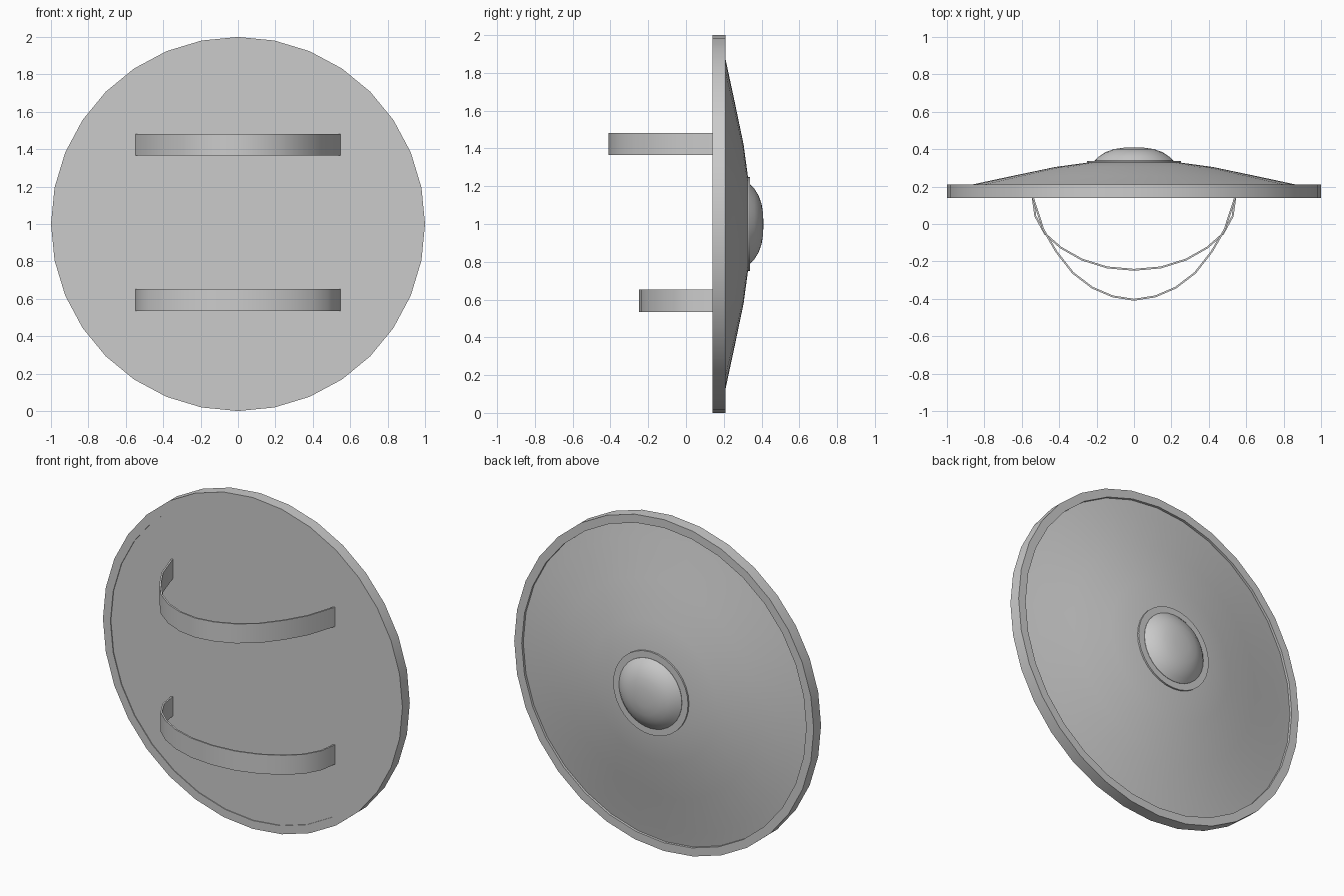
import bpy
import bmesh
import math
from mathutils import Vector

cube = bpy.data.objects.get("Cube")
if cube:
    bpy.data.objects.remove(cube, do_unlink=True)

SIDES = 32
CENTRE_Z = 1.0

metal = bpy.data.materials.new("grey metal")
metal.use_nodes = True
colour = (0.6, 0.6, 0.6, 1)
metal.diffuse_color = colour
metal.node_tree.nodes["Principled BSDF"].inputs["Base Color"].default_value = colour


def finish(name, bm):
    bmesh.ops.remove_doubles(bm, verts=bm.verts, dist=1e-5)
    bmesh.ops.recalc_face_normals(bm, faces=bm.faces)
    mesh = bpy.data.meshes.new(name)
    bm.to_mesh(mesh)
    bm.free()
    mesh.materials.append(metal)
    obj = bpy.data.objects.new(name, mesh)
    bpy.context.collection.objects.link(obj)
    bpy.ops.object.select_all(action='DESELECT')
    obj.select_set(True)
    bpy.context.view_layer.objects.active = obj
    bpy.ops.object.shade_smooth_by_angle(angle=math.radians(30))
    return obj


def lathe(name, profile):
    """Turn a closed (radius, y) profile around the shield's front-to-back axis."""
    bm = bmesh.new()
    verts = [bm.verts.new((0, y, CENTRE_Z + r)) for r, y in profile]
    edges = [bm.edges.new((a, b)) for a, b in zip(verts, verts[1:] + verts[:1])
             if a.co.z > CENTRE_Z or b.co.z > CENTRE_Z]
    bmesh.ops.spin(bm, geom=verts + edges, cent=(0, 0, CENTRE_Z), axis=(0, 1, 0),
                   angle=math.tau, steps=SIDES)
    return finish(name, bm)


def strap(name, half_path, z_low, z_high, thickness=0.01):
    """Curved grip mirrored about x = 0, thickened inwards."""
    path = [Vector(p) for p in half_path]
    path += [Vector((-x, y)) for x, y in reversed(half_path[:-1])]
    rows = []
    bm = bmesh.new()
    for i, p in enumerate(path):
        along = path[min(i + 1, len(path) - 1)] - path[max(i - 1, 0)]
        inner = p + Vector((along.y, -along.x)).normalized() * -thickness * -1
        rows.append([bm.verts.new((q.x, q.y, z)) for q, z in
                     ((p, z_low), (p, z_high), (inner, z_high), (inner, z_low))])
    for a, b in zip(rows, rows[1:]):
        for k in range(4):
            n = (k + 1) % 4
            bm.faces.new((a[k], a[n], b[n], b[k]))
    bm.faces.new(rows[0])
    bm.faces.new(rows[-1])
    return finish(name, bm)


# Shield: raised edge band, and the body with flat grip side and domed outer side
lathe("rim", [(1, 0.14), (1, 0.21), (0.95, 0.21), (0.95, 0.14)])
lathe("shield_body", [(0, 0.145), (0.95, 0.145), (0.95, 0.195), (0.87, 0.21),
                      (0.65, 0.257), (0.42, 0.305), (0.25, 0.328), (0, 0.335)])

# Central boss with its flat collar
lathe("boss_collar", [(0.25, 0.32), (0.25, 0.338), (0.2, 0.338), (0.2, 0.32)])
lathe("boss", [(0, 0.33), (0.21, 0.33), (0.21, 0.34), (0.186, 0.362), (0.152, 0.384),
               (0.108, 0.4), (0.055, 0.408), (0, 0.41)])

# Arm straps
strap("upper_strap", [(0.547, 0.145), (0.49, -0.03), (0.42, -0.15), (0.33, -0.265),
                      (0.225, -0.345), (0.115, -0.392), (0, -0.41)], 1.365, 1.482)
strap("lower_strap", [(0.547, 0.145), (0.532, 0.04), (0.48, -0.055), (0.395, -0.13),
                      (0.28, -0.195), (0.145, -0.237), (0, -0.25)], 0.535, 0.652)
